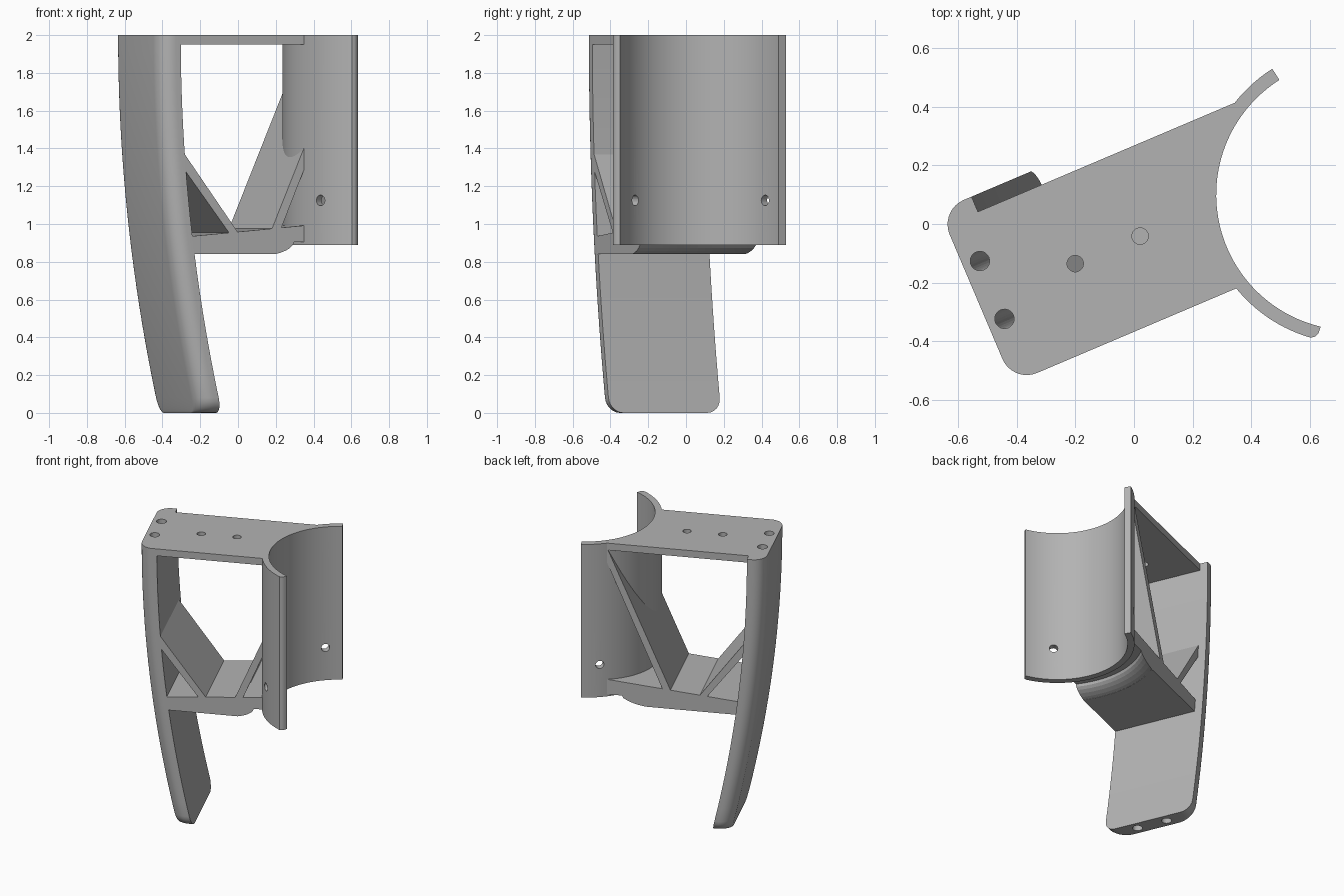
import bpy, bmesh, math
from mathutils import Vector, Matrix

cube = bpy.data.objects.get("Cube")
if cube:
    bpy.data.objects.remove(cube)

# One plain grey finish
grey = bpy.data.materials.new("grey plastic")
grey.use_nodes = True
GREY = (0.45, 0.45, 0.45, 1)
grey.diffuse_color = GREY
grey.node_tree.nodes["Principled BSDF"].inputs["Base Color"].default_value = GREY

TURN = Matrix.Rotation(math.radians(23), 4, 'Z')   # the frame is turned about z
AXIS = Vector((0.742, 0.10, 0))                    # centre line of the cradle
INNER, OUTER = 0.462, 0.507
V0, V1 = -0.338, 0.246                             # sides of the frame


def loft(name, rings, matrix=Matrix(), cutter=False):
    """Skin a list of equal rings of points and cap both ends."""
    bm = bmesh.new()
    loops = [[bm.verts.new(matrix @ Vector(p)) for p in ring] for ring in rings]
    n = len(loops[0])
    for a, b in zip(loops, loops[1:]):
        for i in range(n):
            j = (i + 1) % n
            bm.faces.new((a[i], a[j], b[j], b[i]))
    bm.faces.new(loops[0])
    bm.faces.new(loops[-1])
    bmesh.ops.recalc_face_normals(bm, faces=bm.faces)
    mesh = bpy.data.meshes.new(name)
    bm.to_mesh(mesh)
    bm.free()
    obj = bpy.data.objects.new(name, mesh)
    bpy.context.collection.objects.link(obj)
    mesh.materials.append(grey)
    if cutter:
        obj.hide_render = True
        obj.hide_viewport = True
    return obj


def circle(centre, r, n=32):
    return [(centre[0] + r * math.cos(math.tau * i / n),
             centre[1] + r * math.sin(math.tau * i / n), centre[2]) for i in range(n)]


def prism(name, profile):
    """Extrude a side profile (along, height) across the frame."""
    return loft(name, [[(u, v, z) for u, z in profile] for v in (V0, V1)], TURN)


def cut(obj, *cutters):
    for c in cutters:
        mod = obj.modifiers.new(c.name, 'BOOLEAN')
        mod.operation = 'DIFFERENCE'
        mod.solver = 'EXACT'
        mod.object = c


def bend(z):
    """Forward sweep of the curved handle at height z."""
    return 0.237 * ((2 - z) / 2) ** 2


# Curved handle with rounded outer edges and rounded lower corners
MID, HALF, R = -0.018, 0.32, 0.09
U0, U1 = -0.592, -0.473
section = [(U1, -HALF), (U1, HALF)]
for sign, angles in ((1, range(0, 91, 10)), (-1, range(90, -1, -10))):
    for a in angles:
        t = math.radians(a)
        section.append((U0 + R - R * math.sin(t), sign * (HALF - R + R * math.cos(t))))

CORNER = 0.08
heights = [CORNER * (1 - math.cos(math.radians(a))) for a in range(0, 91, 15)]
heights += [CORNER + (2 - CORNER) * i / 20 for i in range(1, 21)]
rings = []
for z in heights:
    drop = max(0, CORNER - z)
    shrink = (HALF - CORNER + math.sqrt(CORNER ** 2 - drop ** 2)) / HALF
    rings.append([(u + bend(z), MID + v * shrink, z) for u, v in section])
handle = loft("handle", rings, TURN)

# Two curved channels along the handle
for side in (-1, 1):
    channel = loft("handle_channel_cutter",
                   [circle(((U0 + U1) / 2 + bend(z), MID + side * 0.107, z), 0.033, 24)
                    for z in [-0.05 + 2.1 * i / 20 for i in range(21)]], TURN, True)
    cut(handle, channel)

# Cradle wall: an open arc with one rounded tip
def polar(r, deg):
    t = math.radians(deg)
    return AXIS.x + r * math.cos(t), AXIS.y + r * math.sin(t)

A0, A1, STEPS = 122.3, 256.7, 48
outline = [polar(OUTER, A0 + (A1 - 2.7 - A0) * i / STEPS) for i in range(STEPS + 1)]
outline += [polar(OUTER - 0.008, A1 - 1.2), polar(OUTER - 0.022, A1 - 0.2)]
outline += [polar(INNER, A1 + (A0 - A1) * i / STEPS) for i in range(STEPS + 1)]
cradle = loft("cradle", [[(x, y, z) for x, y in outline] for z in (0.89, 2)])

# Radial screw holes in the cradle wings
for deg in (136.3, 233):
    aim = Matrix.Translation(AXIS + Vector((0, 0, 1.125))) \
        @ Matrix.Rotation(math.radians(deg), 4, 'Z') @ Matrix.Rotation(math.pi / 2, 4, 'Y')
    cut(cradle, loft("cradle_hole_cutter",
                     [circle((0, 0, d), 0.028, 24) for d in (0.4, 0.56)], aim, True))

# Cutter that trims the frame inside the cradle wall
bore = loft("bore_cutter", [circle((AXIS.x, AXIS.y, z), 0.485, 96) for z in (0.7, 2.1)],
            cutter=True)

# Top plate with two through holes
top_plate = prism("top_plate", [(-0.485, 1.95), (0.5, 1.95), (0.5, 2), (-0.485, 2)])
cut(top_plate, bore)
for u in (-0.237, 0.003):
    cut(top_plate, loft("plate_hole_cutter",
                        [circle((u, -0.046, z), 0.028, 24) for z in (1.9, 2.05)], TURN, True))


# Lower shelf with gently rising top and rounded relief under the cradle
def shelf_top(u):
    return 0.971 + 0.0875 * u

shelf = prism("lower_shelf", [(-0.4, 0.84), (0.5, 0.84),
                              (0.5, shelf_top(0.5)), (-0.415, shelf_top(-0.415))])
relief = [(0.67, 0.8), (0.665, 0.841), (0.64, 0.847), (0.61, 0.858),
          (0.585, 0.872), (0.568, 0.888), (0.562, 0.905)]
cut(shelf, bore, loft("relief_cutter",
                      [circle((AXIS.x, AXIS.y, z), r, 96) for r, z in relief], cutter=True))

# Diagonal braces: shelf to handle, and shelf to cradle
prism("handle_brace", [(-0.465, 1.39), (-0.143, 0.955), (-0.192, 0.95), (-0.463, 1.303)])
cradle_brace = prism("cradle_brace", [(0.05, 0.97), (0.104, 0.975), (0.5, 1.91),
                                      (0.5, 1.97), (0.476, 1.96)])
cut(cradle_brace, bore)

# Smooth curves, crisp edges
for obj in (handle, cradle, shelf):
    bpy.ops.object.select_all(action='DESELECT')
    obj.select_set(True)
    bpy.context.view_layer.objects.active = obj
    bpy.ops.object.shade_smooth_by_angle(angle=math.radians(30))
